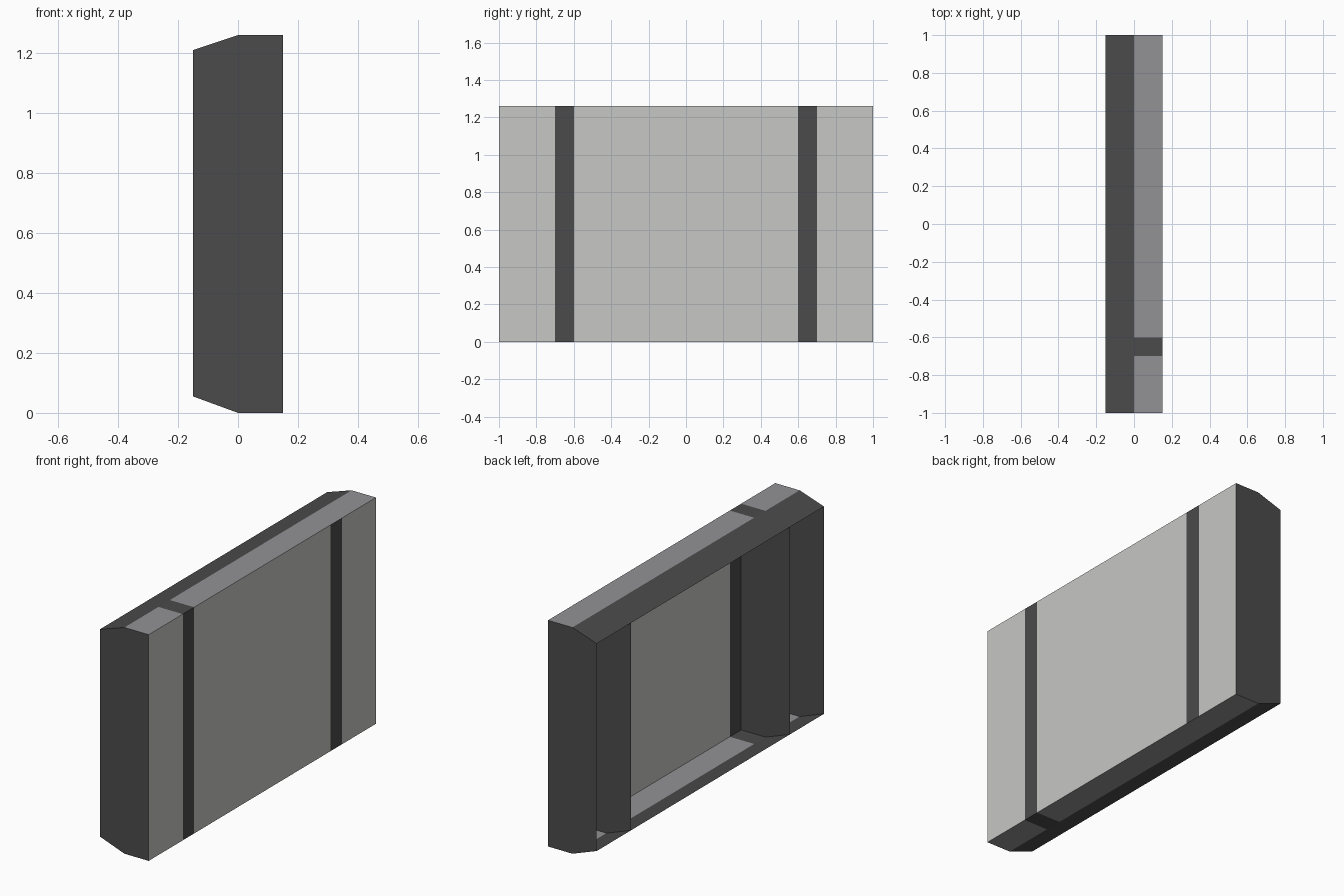
import bpy

if "Cube" in bpy.data.objects:
    bpy.data.objects.remove(bpy.data.objects["Cube"])

def material(name, rgb):
    m = bpy.data.materials.new(name)
    m.diffuse_color = (*rgb, 1)
    m.use_nodes = True
    m.node_tree.nodes["Principled BSDF"].inputs["Base Color"].default_value = m.diffuse_color
    return m

dark = material("dark grey", (0.07, 0.07, 0.07))
mid = material("mid grey", (0.288, 0.288, 0.305))
light = material("light grey", (0.57, 0.58, 0.56))

# open cross-section in x, z: top slope, top, flat side, bottom, bottom slope
SECTION = [(-0.15, 1.21), (0, 1.26), (0.15, 1.26),
           (0.15, 0), (0, 0), (-0.15, 0.055)]
CUTS = [-1, -0.7, -0.6, 0.6, 0.7, 1]

def add(name, verts, faces, mats, indices):
    me = bpy.data.meshes.new(name)
    me.from_pydata(verts, [], faces)
    for m in mats:
        me.materials.append(m)
    for p, i in zip(me.polygons, indices):
        p.material_index = i
    ob = bpy.data.objects.new(name, me)
    bpy.context.collection.objects.link(ob)
    return ob

def strip(name, first, last, rule):
    """Extrude part of the section along y; rule(span) picks the colour."""
    pts = SECTION[first:last + 1]
    n = len(pts)
    verts = [(x, y, z) for y in CUTS for x, z in pts]
    faces, cols = [], []
    for j in range(len(CUTS) - 1):
        for i in range(n - 1):
            a = j * n + i
            faces.append((a, a + n, a + n + 1, a + 1))
            cols.append(rule(j))
    add(name, verts, faces, [dark, mid, light], cols)

# sloped edges, flat rims with one dark band, large side panel with two bands
strip("top_slope", 0, 1, lambda j: 0)
strip("top_rim", 1, 2, lambda j: 0 if j == 1 else 1)
strip("side_panel", 2, 3, lambda j: 0 if j in (1, 3) else 2)
strip("bottom_rim", 3, 4, lambda j: 0 if j == 1 else 1)
strip("bottom_slope", 4, 5, lambda j: 0)

# six-sided end walls and inner dividers, open towards -x
for side, label in ((-1, "front"), (1, "back")):
    for y, part in ((1, "end_wall"), (0.7, "divider")):
        face = tuple(range(6)) if side > 0 else tuple(range(5, -1, -1))
        add(f"{label}_{part}", [(x, side * y, z) for x, z in SECTION],
            [face], [dark], [0])
